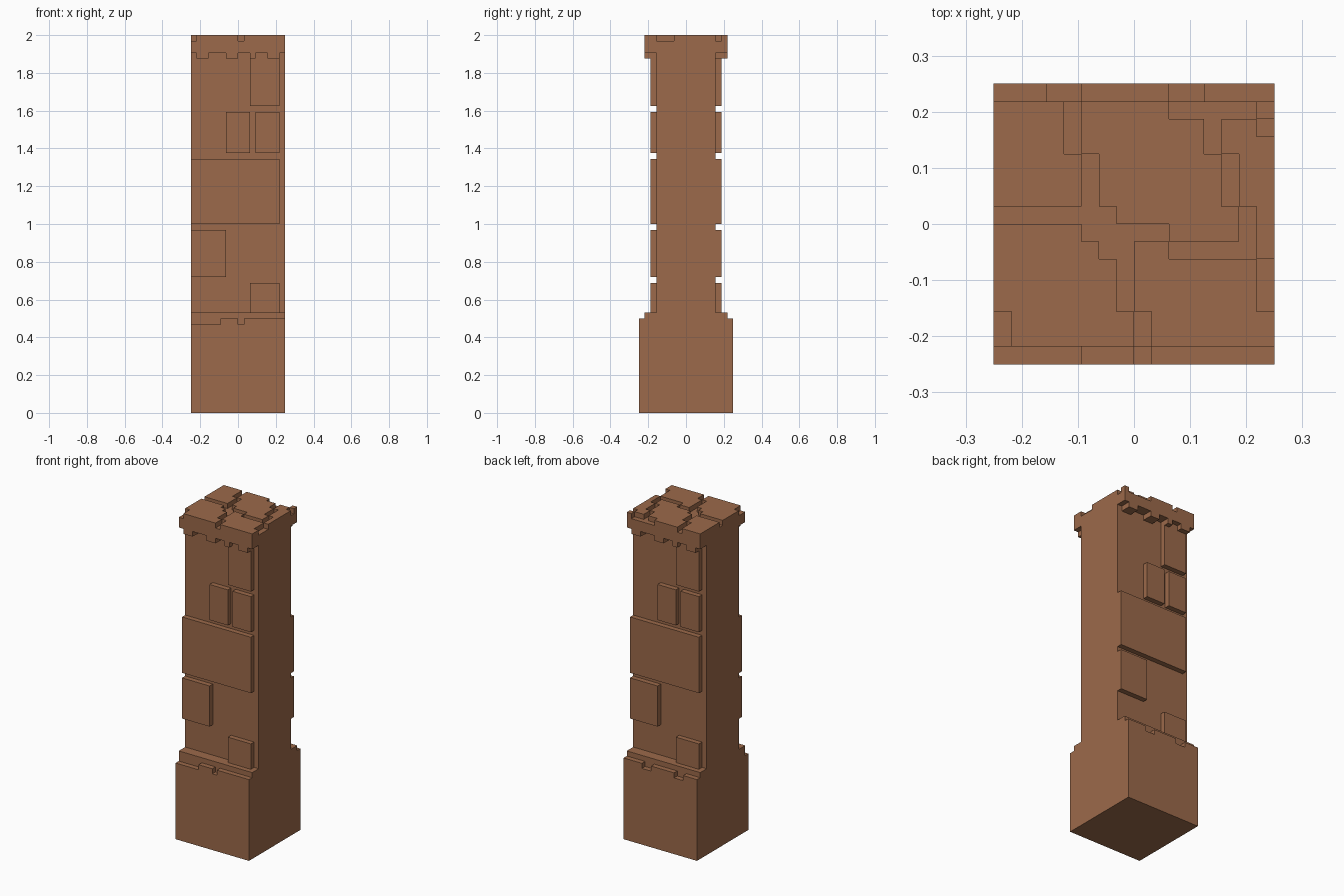
import bpy
import bmesh

U = 1 / 32  # one block unit; all coordinates below are in units

old = bpy.data.objects.get("Cube")
if old:
    bpy.data.objects.remove(old, do_unlink=True)

stone = bpy.data.materials.new("brown_stone")
stone.use_nodes = True
COLOR = (0.333, 0.144, 0.069, 1)
stone.diffuse_color = COLOR
stone.node_tree.nodes["Principled BSDF"].inputs["Base Color"].default_value = COLOR


def layer(name, outline, z0, z1, cuts=()):
    """Flat slab over a rectangle, with rectangular cells left out."""
    x0, y0, x1, y1 = outline
    bm = bmesh.new()
    if cuts:
        cells = [(x, y, x + 1, y + 1) for x in range(x0, x1) for y in range(y0, y1)
                 if not any(a <= x < c and b <= y < d for a, b, c, d in cuts)]
    else:
        cells = [outline]
    for a, b, c, d in cells:
        bm.faces.new([bm.verts.new((x * U, y * U, z0 * U))
                      for x, y in ((a, b), (c, b), (c, d), (a, d))])
    bmesh.ops.remove_doubles(bm, verts=bm.verts, dist=1e-5)
    ext = bmesh.ops.extrude_face_region(bm, geom=bm.faces[:], use_keep_orig=True)
    top = [v for v in ext["geom"] if isinstance(v, bmesh.types.BMVert)]
    bmesh.ops.translate(bm, verts=top, vec=(0, 0, (z1 - z0) * U))
    bmesh.ops.recalc_face_normals(bm, faces=bm.faces)
    bmesh.ops.dissolve_limit(bm, angle_limit=0.01, verts=bm.verts, edges=bm.edges)
    me = bpy.data.meshes.new(name)
    bm.to_mesh(me)
    bm.free()
    me.materials.append(stone)
    ob = bpy.data.objects.new(name, me)
    bpy.context.collection.objects.link(ob)
    return ob


def both_faces(name, x0, x1, y0, y1, z0, z1):
    """A block on the front, and its half-turn copy on the back."""
    layer("front_" + name, (x0, y0, x1, y1), z0, z1)
    layer("back_" + name, (-x1, -y1, -x0, -y0), z0, z1)


# Base block with chipped upper rim
layer("base_block", (-8, -8, 8, 8), 0, 15)
layer("base_rim", (-8, -8, 8, 8), 15, 16,
      [(-8, -8, -3, -7), (0, -8, 1, -7), (2, 7, 4, 8), (-5, 7, -3, 8)])
layer("base_step", (-8, -7, 8, 7), 16, 17)

# Shaft and raised stone plates
layer("shaft", (-8, -5, 8, 5), 17, 61)
PLATES = [(2, 7, 52, 61), (-2, 2, 44, 51), (3, 7, 44, 51),
          (-8, 7, 32, 43), (-8, -2, 23, 31), (2, 7, 17, 22)]
for i, (x0, x1, z0, z1) in enumerate(PLATES, 1):
    both_faces(f"plate_{i}", x0, x1, -6, -5, z0, z1)

# Cap with teeth under its eaves
layer("cap_slab", (-8, -7, 8, 7), 61, 63)
for i, (x0, x1) in enumerate([(-7, -5), (-2, 0), (2, 3), (5, 7)], 1):
    both_faces(f"cap_tooth_{i}", x0, x1, -7, -5, 60, 61)

# Cracked top surface of the cap
CRACKS = [(-4, 4, -3, 7), (-3, 1, -2, 4), (-8, 0, -1, 1), (-3, -1, 2, 0),
          (-2, -2, 0, -1), (-1, -5, 0, -2), (0, -7, 1, -5), (2, -2, 7, -1),
          (6, -1, 7, 1), (5, 1, 6, 4), (4, 4, 5, 6), (2, 6, 7, 7),
          (7, 5, 8, 6), (7, -5, 8, -2), (-8, -7, -7, -5)]
layer("cap_top", (-8, -7, 8, 7), 63, 64, CRACKS)
